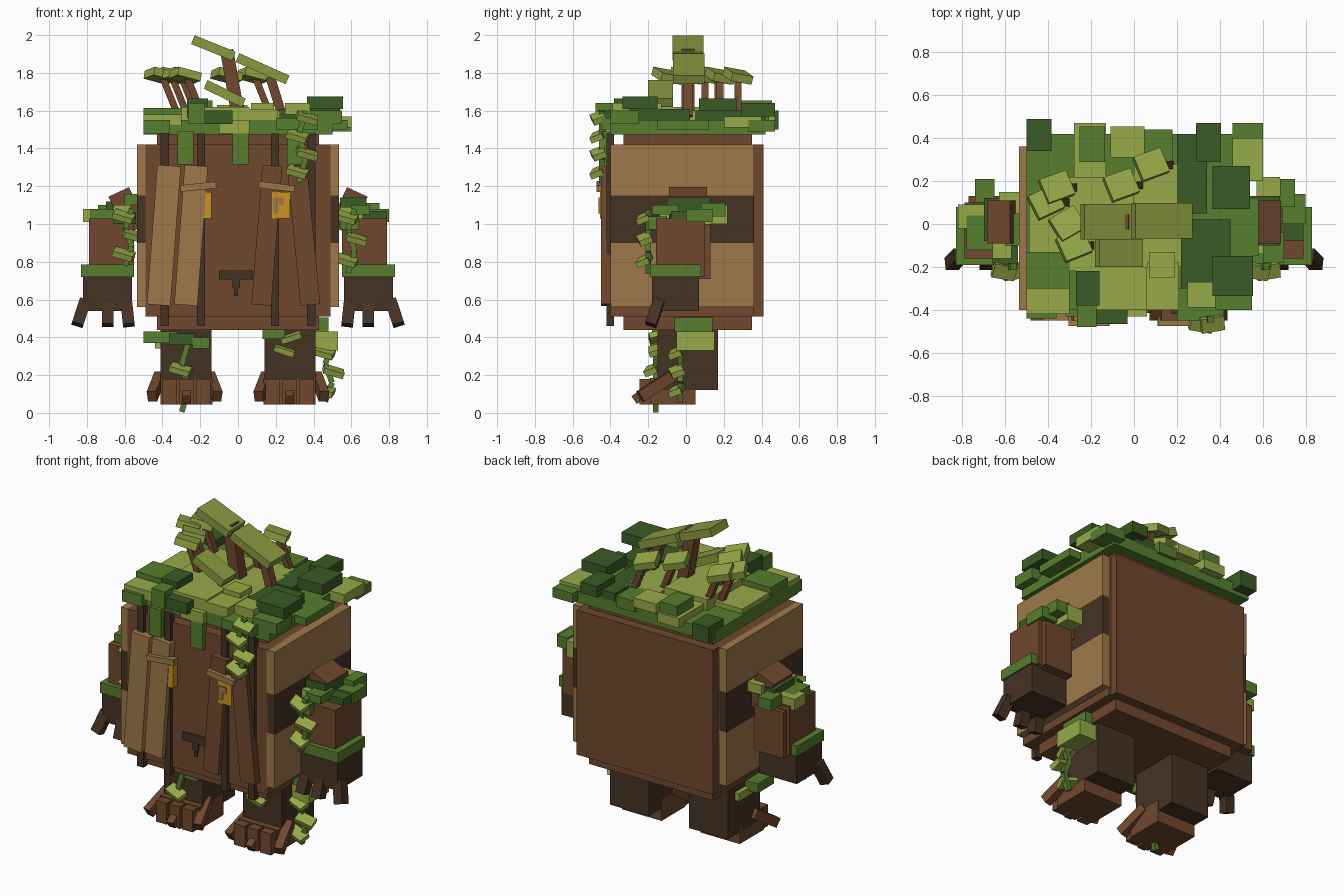
import bpy, bmesh, math
from mathutils import Matrix, Vector, Euler

cube = bpy.data.objects.get("Cube")
if cube:
    bpy.data.objects.remove(cube, do_unlink=True)


def srgb(h):
    c = [int(h[i:i + 2], 16) / 255 for i in (0, 2, 4)]
    return [v / 12.92 if v <= 0.04045 else ((v + 0.055) / 1.055) ** 2.4 for v in c] + [1.0]


def material(name, h):
    m = bpy.data.materials.new(name)
    m.use_nodes = True
    m.diffuse_color = srgb(h)
    m.node_tree.nodes["Principled BSDF"].inputs["Base Color"].default_value = srgb(h)
    return m


BROWN = material("bark brown", "70482D")
TAN = material("pale wood", "9F794A")
DARK = material("dark wood", "453224")
DGREEN = material("dark green", "3A5B25")
GREEN = material("leaf green", "567E2E")
LIGHT = material("light green", "97AA48")
OLIVE = material("canopy olive", "8A9B40")
AMBER = material("amber", "CC9322")


def boxes(name, mat, items):
    """One object from boxes given as (centre, size, rotation in degrees)."""
    bm = bmesh.new()
    for c, s, r in items:
        rot = Euler([math.radians(a) for a in r]).to_matrix().to_4x4()
        bmesh.ops.create_cube(bm, size=1, matrix=Matrix.Translation(c) @ rot @ Matrix.Diagonal((*s, 1)))
    me = bpy.data.meshes.new(name)
    bm.to_mesh(me)
    bm.free()
    me.materials.append(mat)
    ob = bpy.data.objects.new(name, me)
    bpy.context.collection.objects.link(ob)
    return ob


def span(x0, x1, y0, y1, z0, z1, rot=(0, 0, 0)):
    return (((x0 + x1) / 2, (y0 + y1) / 2, (z0 + z1) / 2), (x1 - x0, y1 - y0, z1 - z0), rot)


def box(name, mat, *b, rot=(0, 0, 0)):
    return boxes(name, mat, [span(*b, rot)])


def flip(items):
    return [((-c[0], c[1], c[2]), s, (r[0], -r[1], -r[2])) for c, s, r in items]


def pair(name, mat, items):
    boxes("left_" + name, mat, items)
    boxes("right_" + name, mat, flip(items))


def beam(a, b, w):
    a, b = Vector(a), Vector(b)
    e = (b - a).to_track_quat('Z', 'Y').to_euler()
    return ((a + b) / 2, (w, w, (b - a).length), [math.degrees(v) for v in e])


def vine(name, x, y, z0, z1, leaves, side=False):
    """Zigzag stem with tilted leaf plates alternating along it."""
    n = 3
    pts = [(x + (0.018 if i % 2 else -0.018), y, z0 + (z1 - z0) * i / n) for i in range(n + 1)]
    boxes(name + "_stem", GREEN, [beam(pts[i], pts[i + 1], 0.03) for i in range(n)])
    items = []
    for i in range(leaves):
        z = z0 + (z1 - z0) * (i + 0.6) / leaves
        s = 1 if i % 2 else -1
        items.append(((x + 0.025 * s, y - 0.02, z), (0.11, 0.07, 0.032), (22, 16, 10 * s)))
    boxes(name + "_leaves", LIGHT, items)


# Body crate
box("body", BROWN, -0.49, 0.49, -0.40, 0.36, 0.51, 1.42)
box("body_core", BROWN, -0.43, 0.43, -0.33, 0.35, 0.44, 1.49)
box("back_panel", BROWN, -0.475, 0.475, 0.35, 0.41, 0.51, 1.42)
pair("side_panels", TAN, [span(0.48, 0.535, -0.40, 0.36, 0.56, 0.90),
                          span(0.48, 0.535, -0.40, 0.36, 1.15, 1.42)])
pair("side_band", DARK, [span(0.48, 0.534, -0.40, 0.36, 0.90, 1.15)])
pair("front_slats", DARK, [span(0.175, 0.218, -0.42, -0.38, 0.46, 1.48),
                           span(0.365, 0.41, -0.42, -0.38, 0.46, 1.48)])
boxes("tan_planks", TAN, [span(-0.455, -0.33, -0.45, -0.40, 0.57, 1.31, (0, 4.3, 0)),
                          span(-0.31, -0.187, -0.45, -0.40, 0.57, 1.31, (0, 4.3, 0))])
boxes("brown_planks", BROWN, [span(0.10, 0.205, -0.45, -0.40, 0.57, 1.31, (0, 4.5, 0)),
                              span(0.295, 0.40, -0.45, -0.40, 0.57, 1.31, (0, -5.5, 0))])

# Face
boxes("eyes", AMBER, [span(-0.275, -0.14, -0.446, -0.40, 1.03, 1.17),
                      span(0.18, 0.275, -0.456, -0.40, 1.03, 1.17)])
boxes("pupil", TAN, [span(0.185, 0.24, -0.463, -0.455, 1.10, 1.14),
                     span(0.185, 0.215, -0.463, -0.455, 1.055, 1.10)])
boxes("eyebrows", TAN, [span(-0.305, -0.115, -0.475, -0.43, 1.18, 1.215, (0, -6, 0)),
                        span(0.11, 0.30, -0.475, -0.43, 1.18, 1.215, (0, 7, 0))])
boxes("mouth", DARK, [span(-0.10, 0.08, -0.415, -0.39, 0.705, 0.755),
                      span(-0.03, 0.01, -0.41, -0.39, 0.66, 0.71),
                      span(-0.02, 0.0, -0.41, -0.39, 0.62, 0.66)])

# Arms and hands
pair("shoulder", BROWN, [((0.585, 0.01, 1.07), (0.12, 0.20, 0.22), (0, 25, 0))])
pair("arm", BROWN, [span(0.55, 0.79, -0.16, 0.10, 0.72, 1.03), span(0.57, 0.77, 0.0, 0.13, 0.71, 1.0)])
pair("cuff", GREEN, [span(0.55, 0.83, -0.19, 0.08, 0.72, 0.785)])
pair("hand", DARK, [span(0.56, 0.82, -0.18, 0.07, 0.54, 0.73)])
pair("fingers", DARK, [((x, -0.165, 0.53), (0.062, 0.06, 0.14), (-18, t, 0))
                       for x, t in ((0.585, 6), (0.69, 0), (0.83, -18))])

# Legs, feet and toes
pair("leg", DARK, [span(0.14, 0.41, -0.15, 0.17, 0.12, 0.46)])
pair("foot", BROWN, [span(0.135, 0.41, -0.19, 0.05, 0.045, 0.185)])
pair("toes", BROWN, [span(x, x + 0.075, -0.245, -0.15, 0.045, 0.18) for x in (0.145, 0.235, 0.325)]
     + [((0.275, -0.25, 0.085), (0.045, 0.06, 0.05), (35, 0, 0))])
pair("side_toes", BROWN, [((x, -0.16, 0.14), (0.05, 0.20, 0.06), (32, 0, t))
                          for x, t in ((0.13, -14), (0.435, 14))])

# Leaf canopy on the head
box("moss_slab", GREEN, -0.50, 0.50, -0.40, 0.42, 1.475, 1.55)
boxes("top_dark_leaves", DGREEN, [span(*b) for b in (
    (-0.50, -0.385, 0.34, 0.49, 1.50, 1.60), (0.20, 0.34, 0.05, 0.42, 1.54, 1.60),
    (0.29, 0.405, 0.29, 0.47, 1.57, 1.64), (0.365, 0.54, 0.07, 0.27, 1.60, 1.665),
    (0.365, 0.555, -0.335, -0.15, 1.61, 1.675), (0.22, 0.45, -0.30, 0.02, 1.53, 1.61),
    (-0.20, -0.03, -0.465, -0.30, 1.53, 1.60), (-0.27, -0.16, -0.38, -0.22, 1.56, 1.665))])
boxes("top_green_leaves", GREEN, [span(*b) for b in (
    (-0.255, -0.135, 0.29, 0.455, 1.58, 1.655), (0.05, 0.18, 0.27, 0.44, 1.53, 1.60),
    (0.46, 0.60, 0.33, 0.47, 1.49, 1.55), (0.38, 0.55, -0.40, -0.25, 1.53, 1.60),
    (-0.50, -0.30, -0.30, -0.13, 1.56, 1.615), (-0.265, -0.175, -0.48, -0.32, 1.53, 1.64),
    (0.20, 0.42, -0.45, -0.30, 1.50, 1.56), (-0.50, -0.36, -0.44, -0.34, 1.48, 1.55),
    (0.50, 0.58, -0.15, 0.12, 1.50, 1.55))])
boxes("top_light_leaves", LIGHT, [span(*b) for b in (
    (-0.28, -0.13, 0.20, 0.47, 1.53, 1.59), (-0.11, 0.05, 0.31, 0.455, 1.57, 1.63),
    (0.46, 0.60, 0.20, 0.40, 1.51, 1.57), (-0.49, -0.30, -0.14, 0.14, 1.53, 1.58),
    (-0.30, 0.0, -0.22, 0.22, 1.53, 1.62), (0.0, 0.22, -0.20, 0.28, 1.53, 1.60),
    (-0.18, 0.06, -0.40, -0.20, 1.53, 1.62), (0.06, 0.21, -0.40, -0.18, 1.53, 1.61),
    (0.07, 0.19, -0.25, -0.13, 1.58, 1.64), (-0.50, -0.30, -0.42, -0.30, 1.52, 1.58),
    (-0.10, 0.06, -0.43, -0.33, 1.48, 1.55), (0.25, 0.38, -0.39, -0.27, 1.58, 1.64))])
boxes("hanging_leaves", GREEN, [span(x, x + 0.085, -0.43, -0.39, 1.315, 1.49)
                                for x in (-0.32, -0.03, 0.26)])

# Saplings on the head
boxes("sapling_trunks", BROWN, [beam((0.0, 0.01, 1.58), (-0.06, 0.01, 1.92), 0.07),
                                beam((0.235, 0.01, 1.57), (0.17, 0.01, 1.78), 0.05)])
boxes("large_canopies", OLIVE, [((-0.13, 0.01, 1.932), (0.235, 0.165, 0.05), (0, 22, 0)),
                                ((0.13, 0.015, 1.822), (0.29, 0.165, 0.05), (0, 24, 0)),
                                ((-0.07, -0.135, 1.69), (0.225, 0.13, 0.05), (0, 26, 0))])
small = ((-0.36, 0.17, 20), (-0.41, 0.10, 25), (-0.31, 0.0, 30), (-0.28, -0.10, 22),
         (-0.06, 0.18, 20), (0.08, 0.275, 20))
boxes("small_trunks", BROWN, [beam((x + 0.09, y, 1.58), (x + 0.01, y, 1.78), 0.036) for x, y, t in small])
boxes("small_canopies", LIGHT, [((x, y, 1.785), (0.135, 0.12, 0.045), (-10, 14, t)) for x, y, t in small])

# Leaves on the arms
boxes("arm_dark_leaves", DGREEN, [span(*b) for b in (
    (0.54, 0.68, -0.10, 0.13, 1.07, 1.14), (0.66, 0.79, -0.08, 0.06, 1.02, 1.07),
    (-0.70, -0.56, -0.08, 0.12, 1.06, 1.12), (-0.66, -0.54, -0.19, -0.10, 1.00, 1.06))])
boxes("arm_green_leaves", GREEN, [span(*b) for b in (
    (0.68, 0.75, 0.08, 0.21, 1.04, 1.11), (0.60, 0.70, -0.18, -0.04, 1.05, 1.10),
    (0.69, 0.80, 0.0, 0.14, 1.01, 1.08), (0.54, 0.64, -0.20, -0.10, 0.97, 1.04),
    (-0.74, -0.65, 0.10, 0.21, 1.03, 1.10), (-0.78, -0.66, -0.12, 0.04, 1.02, 1.08),
    (-0.60, -0.53, -0.10, 0.05, 1.10, 1.16))])
boxes("arm_light_leaves", LIGHT, [span(*b) for b in (
    (0.57, 0.68, 0.09, 0.22, 1.00, 1.10), (0.54, 0.62, -0.14, -0.02, 1.03, 1.09),
    (-0.82, -0.69, -0.02, 0.09, 1.01, 1.08), (-0.63, -0.53, 0.02, 0.15, 1.08, 1.14),
    (-0.66, -0.57, -0.16, -0.05, 1.04, 1.10))])

# Leaves on the legs
boxes("leg_green_leaves", GREEN, [span(*b) for b in (
    (-0.50, -0.32, -0.16, 0.0, 0.37, 0.43), (-0.24, -0.15, -0.19, -0.10, 0.34, 0.40),
    (0.36, 0.48, -0.06, 0.14, 0.43, 0.505), (0.13, 0.25, -0.18, -0.08, 0.39, 0.44))])
boxes("leg_light_leaves", LIGHT, [span(0.40, 0.53, -0.05, 0.15, 0.33, 0.43),
                                  span(-0.44, -0.35, -0.04, 0.10, 0.34, 0.39),
                                  ((0.245, -0.165, 0.33), (0.11, 0.06, 0.03), (15, 18, 0)),
                                  ((0.28, -0.165, 0.40), (0.11, 0.06, 0.03), (15, -18, 0))])
box("leg_dark_leaf", DGREEN, -0.365, -0.23, -0.19, -0.09, 0.36, 0.42)

# Hanging vines
vine("head_vine", 0.34, -0.445, 1.22, 1.60, 4)
vine("left_arm_vine", 0.60, -0.20, 0.74, 1.08, 3)
vine("right_arm_vine", -0.58, -0.20, 0.78, 1.08, 3)
vine("left_leg_vine", 0.48, -0.03, 0.06, 0.36, 3)
vine("right_leg_vine", -0.28, -0.16, 0.005, 0.38, 1)
